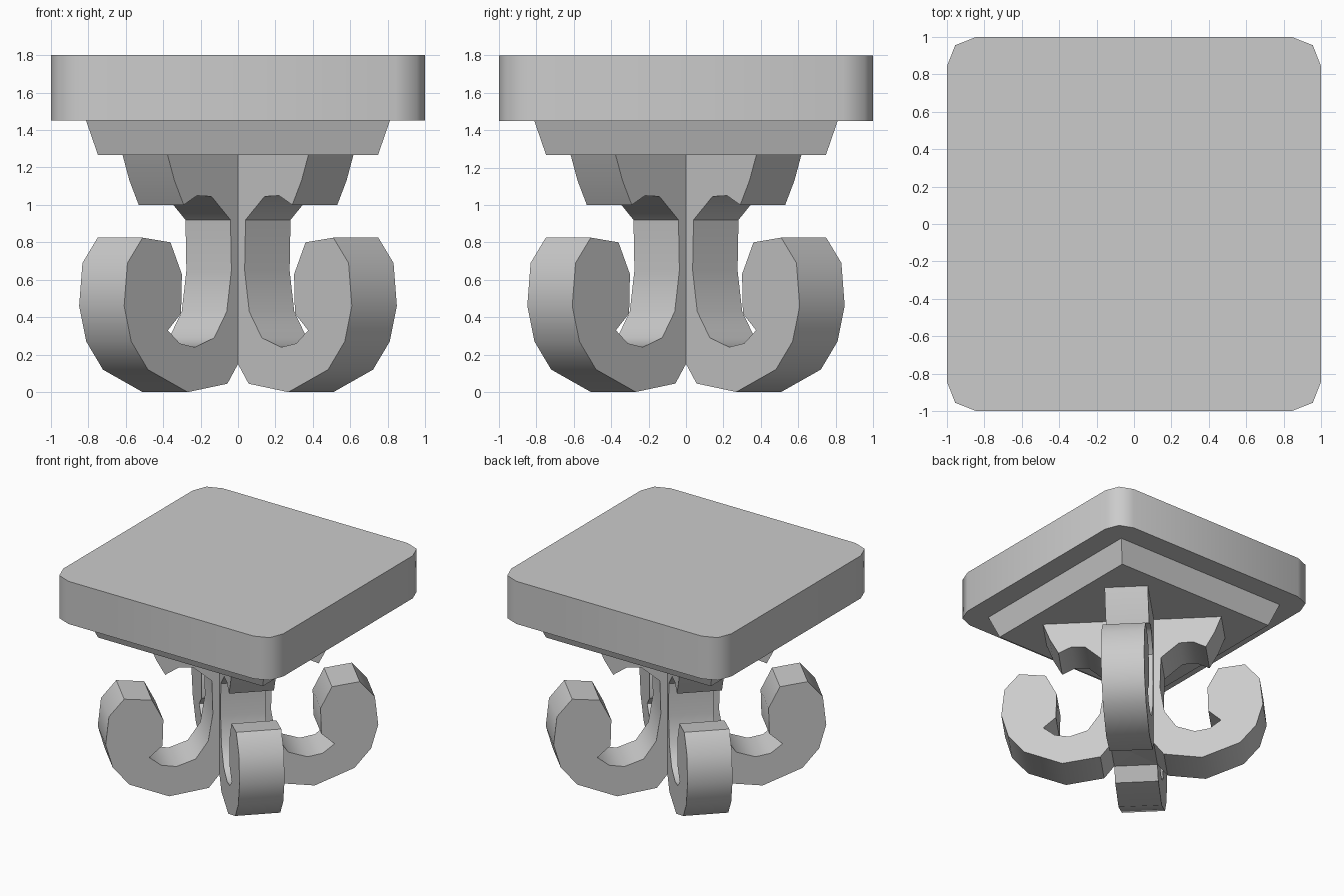
import bpy, bmesh, math
from mathutils import Matrix, Vector

if "Cube" in bpy.data.objects:
    bpy.data.objects.remove(bpy.data.objects["Cube"])


def make_object(name, bm, angle):
    bmesh.ops.recalc_face_normals(bm, faces=bm.faces[:])
    mesh = bpy.data.meshes.new(name)
    bm.to_mesh(mesh)
    bm.free()
    obj = bpy.data.objects.new(name, mesh)
    bpy.context.collection.objects.link(obj)
    bpy.ops.object.select_all(action='DESELECT')
    obj.select_set(True)
    bpy.context.view_layer.objects.active = obj
    bpy.ops.object.shade_smooth_by_angle(angle=math.radians(angle))
    return obj


def prism(points, depth):
    """Closed profile extruded along a depth vector."""
    bm = bmesh.new()
    face = bm.faces.new([bm.verts.new(p) for p in points])
    new = bmesh.ops.extrude_face_region(bm, geom=[face])['geom']
    bmesh.ops.translate(bm, vec=depth,
                        verts=[v for v in new if isinstance(v, bmesh.types.BMVert)])
    return bm


# Square top slab with clipped round corners
corner = [(1, 0.84), (0.955, 0.955), (0.84, 1)]
outline = []
for k in range(4):
    turn = Matrix.Rotation(k * math.pi / 2, 3, 'Z')
    outline += [turn @ Vector((x, y, 1.45)) for x, y in corner]
make_object("table_top", prism(outline, Vector((0, 0, 0.35))), 50)

# Tapered square apron under the slab
bm = bmesh.new()
bmesh.ops.create_cone(bm, cap_ends=True, segments=4, depth=0.185,
                      radius1=0.748 * math.sqrt(2), radius2=0.812 * math.sqrt(2),
                      matrix=Matrix.Translation((0, 0, 1.3595)) @ Matrix.Rotation(math.pi / 4, 4, 'Z'))
make_object("apron", bm, 30)

# Leg profile (radius, height): bracket, column face, trough, curled tip, foot
profile = [(0, 1.28), (0.707, 1.28), (0.65, 1.13), (0.58, 1.0), (0.48, 1.05),
           (0.37, 1.045), (0.227, 0.92), (0.22, 0.65), (0.255, 0.43), (0.35, 0.29),
           (0.495, 0.24), (0.61, 0.26), (0.70, 0.33), (0.60, 0.42), (0.594, 0.63),
           (0.68, 0.80), (0.89, 0.825), (1.005, 0.69), (1.03, 0.46), (0.976, 0.27),
           (0.85, 0.12), (0.55, 0.0), (0.25, 0.045), (0.17, 0.15), (0, 0.16)]
half_width = 0.17

# Four scroll legs on the diagonals
for k, side in enumerate(("back_right", "back_left", "front_left", "front_right")):
    bm = prism([(r, -half_width, z) for r, z in profile], Vector((0, 2 * half_width, 0)))
    bmesh.ops.rotate(bm, verts=bm.verts[:], cent=(0, 0, 0),
                     matrix=Matrix.Rotation(math.pi / 4 + k * math.pi / 2, 3, 'Z'))
    make_object("leg_" + side, bm, 40)
